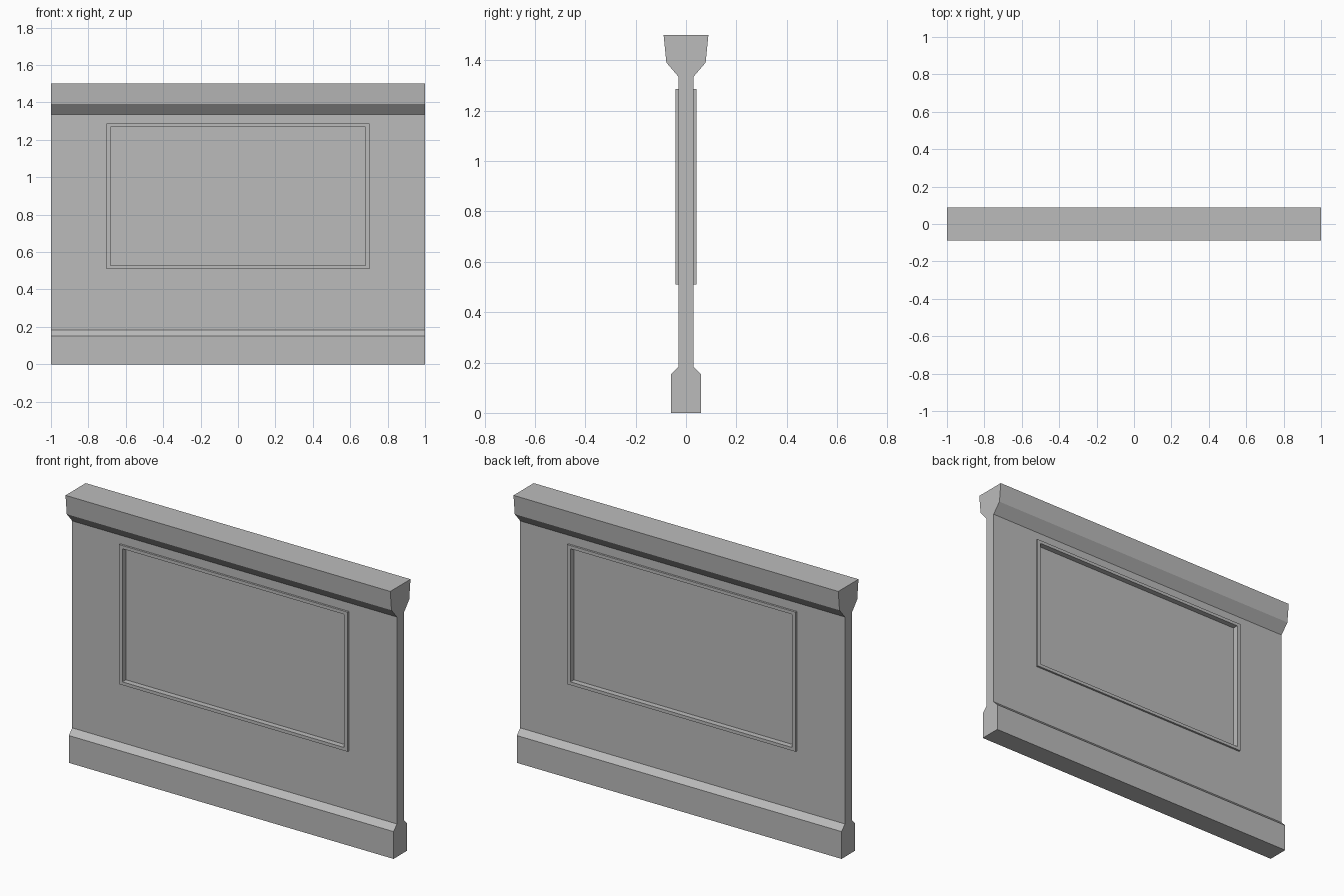
import bpy, bmesh

cube = bpy.data.objects.get("Cube")
if cube:
    bpy.data.objects.remove(cube, do_unlink=True)

# Plain grey stone
stone = bpy.data.materials.new("grey_stone")
stone.use_nodes = True
grey = (0.5, 0.5, 0.5, 1)
stone.diffuse_color = grey
stone.node_tree.nodes["Principled BSDF"].inputs["Base Color"].default_value = grey

# Wall section: plinth, slim wall, flared coping (half depth, height)
HALF = [(0.06, 0), (0.06, 0.152), (0.03, 0.183),
        (0.03, 1.335), (0.078, 1.391), (0.089, 1.5)]
section = HALF + [(-y, z) for y, z in reversed(HALF)]

bm = bmesh.new()
end = bm.faces.new([bm.verts.new((-1, y, z)) for y, z in section])
geom = bmesh.ops.extrude_face_region(bm, geom=[end])["geom"]
moved = [v for v in geom if isinstance(v, bmesh.types.BMVert)]
bmesh.ops.translate(bm, vec=(2, 0, 0), verts=moved)
bmesh.ops.recalc_face_normals(bm, faces=bm.faces)
bm.normal_update()

# Raised moulding around a sunken panel: half width, bottom, top, depth
RINGS = [(0.704, 0.51, 1.287, 0.03), (0.704, 0.51, 1.287, 0.041),
         (0.683, 0.528, 1.269, 0.041), (0.683, 0.528, 1.269, 0.01)]


def add_ring(face, half_width, bottom, top, depth):
    """Inset a wall face and place its corners on the given rectangle."""
    middle = face.calc_center_median().z
    side = 1 if face.normal.y > 0 else -1
    bmesh.ops.inset_individual(bm, faces=[face], thickness=0.01)
    for v in face.verts:
        v.co = (half_width if v.co.x > 0 else -half_width, side * depth,
                top if v.co.z > middle else bottom)
    bm.normal_update()


wall_faces = [f for f in bm.faces
              if abs(f.normal.y) > 0.99 and abs(f.calc_center_median().y) < 0.04]
for wall_face in wall_faces:
    for ring in RINGS:
        add_ring(wall_face, *ring)

mesh = bpy.data.meshes.new("panelled_wall")
bm.to_mesh(mesh)
bm.free()
mesh.materials.append(stone)
wall = bpy.data.objects.new("panelled_wall", mesh)
bpy.context.collection.objects.link(wall)
